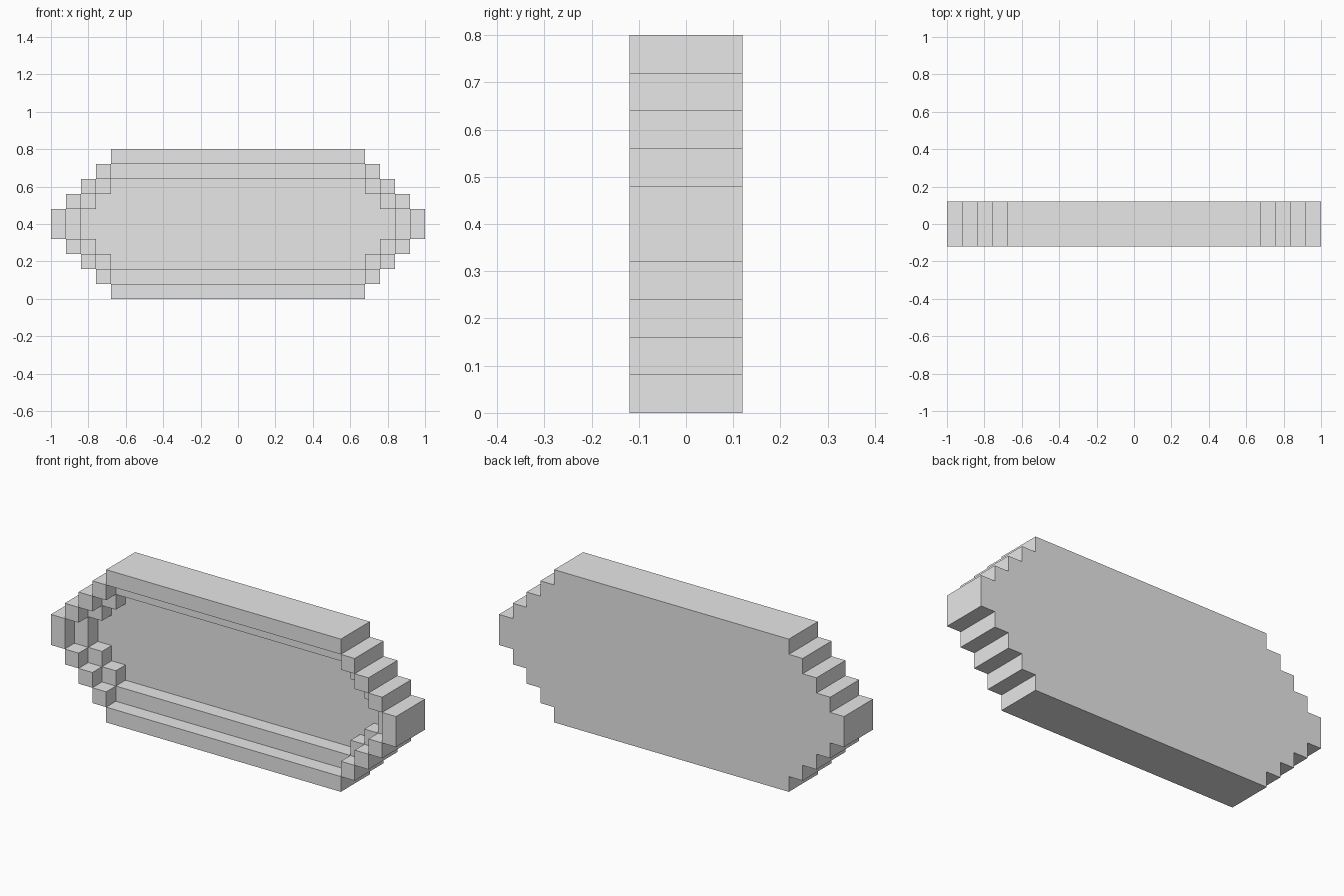
import bpy
import bmesh
from mathutils import Matrix, Vector

cube = bpy.data.objects.get("Cube")
if cube:
    bpy.data.objects.remove(cube, do_unlink=True)

U = 0.08            # block size
BAR = 0.68          # half length of the long bars
HEIGHT = 10 * U
FRONT, BACK = -1.5 * U, 1.5 * U
PANEL_FRONT = BACK - U

grey = bpy.data.materials.new("light_grey")
grey.use_nodes = True
grey.diffuse_color = (0.8, 0.8, 0.8, 1)
grey.node_tree.nodes["Principled BSDF"].inputs["Base Color"].default_value = (0.8, 0.8, 0.8, 1)


def finish(bm, name):
    bmesh.ops.recalc_face_normals(bm, faces=bm.faces[:])
    mesh = bpy.data.meshes.new(name)
    bm.to_mesh(mesh)
    bm.free()
    mesh.materials.append(grey)
    obj = bpy.data.objects.new(name, mesh)
    bpy.context.collection.objects.link(obj)


def add_box(bm, low, high):
    low, high = Vector(low), Vector(high)
    size = Matrix.Diagonal((*(high - low), 1))
    bmesh.ops.create_cube(bm, size=1, matrix=Matrix.Translation((low + high) / 2) @ size)


# Back panel: stepped outline, mirrored into four quarters and extruded
quarter = []
for i in range(5):
    x = BAR + i * U
    quarter += [(x, i * U), (x, (i + 1) * U)]
right_side = quarter[:-1] + [(x, HEIGHT - z) for x, z in reversed(quarter[:-1])]
outline = right_side + [(-x, z) for x, z in reversed(right_side)]
bm = bmesh.new()
face = bm.faces.new([bm.verts.new((x, BACK, z)) for x, z in outline])
extruded = bmesh.ops.extrude_face_region(bm, geom=[face], use_keep_orig=True)
moved = [v for v in extruded["geom"] if isinstance(v, bmesh.types.BMVert)]
bmesh.ops.translate(bm, verts=moved, vec=(0, PANEL_FRONT - BACK, 0))
finish(bm, "back_panel")


# Stepped frames: long bars, corner blocks and end blocks
def stepped_frame(name, inset, front):
    bm = bmesh.new()
    steps = 3 - inset
    for top in (False, True):
        def row(r):
            return HEIGHT - (r + 1) * U if top else r * U
        z = row(inset)
        add_box(bm, (-BAR, front, z), (BAR, PANEL_FRONT, z + U))
        for side in (-1, 1):
            for n in range(steps):
                z = row(inset + n + 1)
                x = side * (BAR + (n + 0.5) * U)
                add_box(bm, (x - U / 2, front, z), (x + U / 2, PANEL_FRONT, z + U))
    for side in (-1, 1):
        x = side * (BAR + (steps + 0.5) * U)
        add_box(bm, (x - U / 2, front, 4 * U), (x + U / 2, PANEL_FRONT, 6 * U))
    finish(bm, name)


stepped_frame("outer_rim", 0, FRONT)
stepped_frame("inner_step", 1, FRONT + U)
